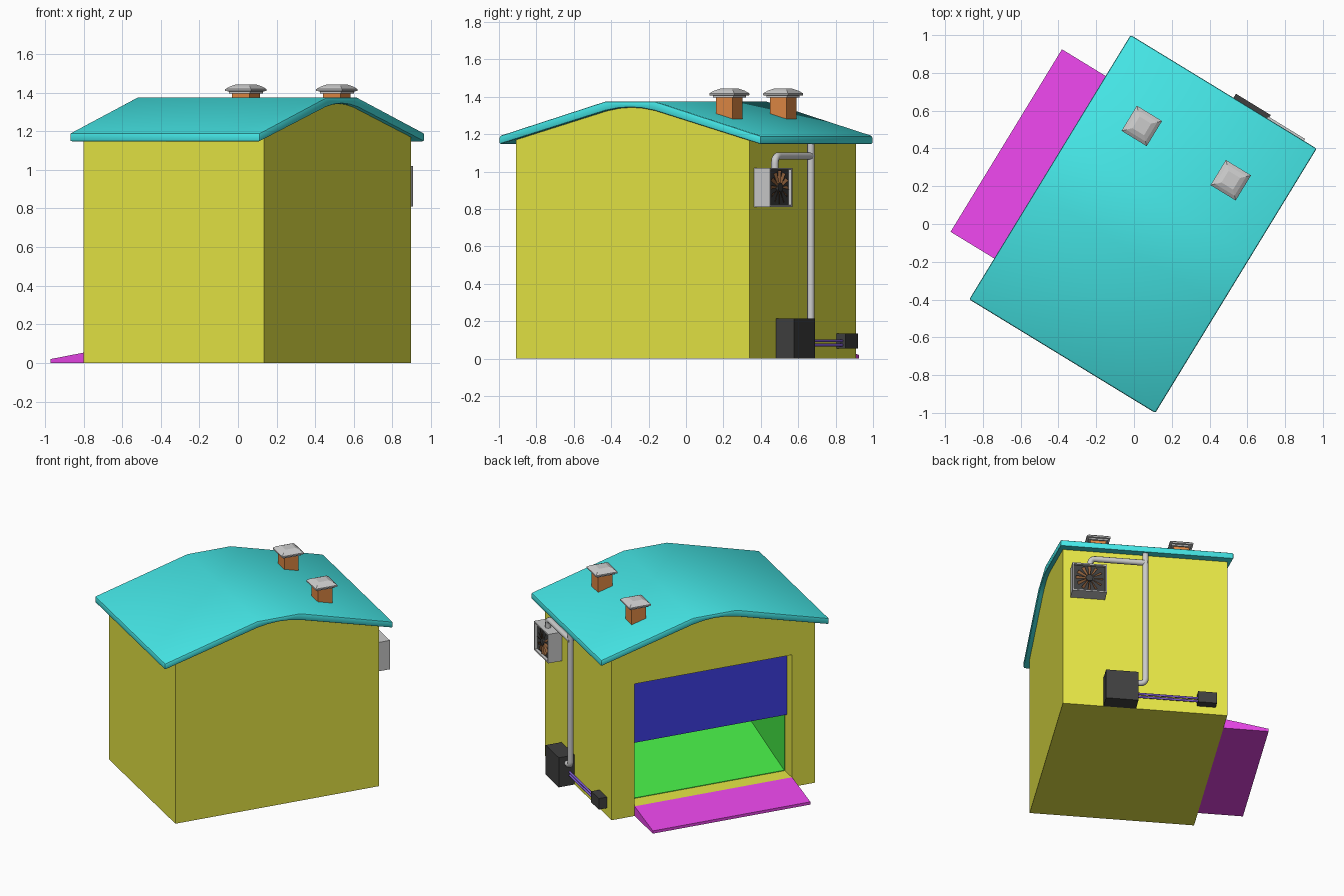
import bpy, bmesh
from math import radians, cos, sin, tau
from mathutils import Matrix, Vector

if "Cube" in bpy.data.objects:
    bpy.data.objects.remove(bpy.data.objects["Cube"])

# Local frame: x = across (door at -x), y = along the gable, z up; the whole house is turned
PLACE = Matrix.Translation((0.0475, 0, 0)) @ Matrix.Rotation(radians(-31.4), 4, 'Z')


def mat(name, r, g, b):
    m = bpy.data.materials.new(name)
    m.diffuse_color = (r, g, b, 1)
    m.use_nodes = True
    m.node_tree.nodes["Principled BSDF"].inputs["Base Color"].default_value = m.diffuse_color
    return m


YELLOW = mat("wall_yellow", .8, .8, .06)
TEAL = mat("roof_teal", .06, .8, .8)
MAGENTA = mat("ramp_magenta", .8, .06, .8)
BLUE = mat("door_blue", .05, .05, .8)
GREEN = mat("lining_green", .06, .8, .06)
BRICK = mat("brick", .75, .25, .06)
BLACK = mat("black", .05, .05, .05)
BROWN = mat("fan_brown", .3, .13, .05)
PURPLE = mat("cable_purple", .2, .1, .6)


def finish(name, bm, material=None):
    bmesh.ops.recalc_face_normals(bm, faces=bm.faces)
    me = bpy.data.meshes.new(name)
    bm.to_mesh(me)
    bm.free()
    ob = bpy.data.objects.new(name, me)
    bpy.context.collection.objects.link(ob)
    ob.matrix_world = PLACE
    if material:
        me.materials.append(material)
    return ob


def activate(ob):
    bpy.ops.object.select_all(action='DESELECT')
    ob.select_set(True)
    bpy.context.view_layer.objects.active = ob


def loft(name, rings, material=None):
    """Skin closed rings of points and cap both ends."""
    bm = bmesh.new()
    vs = [[bm.verts.new(p) for p in r] for r in rings]
    n = len(rings[0])
    for a, b in zip(vs, vs[1:]):
        for i in range(n):
            bm.faces.new((a[i], a[(i + 1) % n], b[(i + 1) % n], b[i]))
    bm.faces.new(vs[0])
    bm.faces.new(vs[-1])
    return finish(name, bm, material)


def box(name, x, y, z, material=None):
    ring = [(x[0], y[0]), (x[1], y[0]), (x[1], y[1]), (x[0], y[1])]
    return loft(name, [[(a, b, h) for a, b in ring] for h in z], material)


def prism_x(name, x, profile, material=None):
    return loft(name, [[(u, v, z) for v, z in profile] for u in x], material)


def prism_y(name, y, profile, material=None):
    return loft(name, [[(u, v, z) for u, z in profile] for v in y], material)


def pipe(name, pts, r, bend=.04, material=None):
    pts = [Vector(p) for p in pts]
    path = [pts[0]]
    for a, b, c in zip(pts, pts[1:], pts[2:]):
        s, e = b + (a - b).normalized() * bend, b + (c - b).normalized() * bend
        path += [s.lerp(b, t / 6).lerp(b.lerp(e, t / 6), t / 6) for t in range(7)]
    path.append(pts[-1])
    cu = bpy.data.curves.new(name, 'CURVE')
    cu.dimensions = '3D'
    cu.bevel_depth = r
    cu.bevel_resolution = 3
    cu.use_fill_caps = True
    sp = cu.splines.new('POLY')
    sp.points.add(len(path) - 1)
    for q, p in zip(sp.points, path):
        q.co = (*p, 1)
    ob = bpy.data.objects.new(name, cu)
    bpy.context.collection.objects.link(ob)
    ob.matrix_world = PLACE
    if material:
        cu.materials.append(material)
    activate(ob)
    bpy.ops.object.convert(target='MESH')
    bpy.ops.object.shade_smooth_by_angle(angle=radians(40))


# Walls: gabled block with the garage room cut out
under = [(-.82, 1.145), (-.155, 1.325), (-.08, 1.338), (0, 1.343),
         (.08, 1.338), (.155, 1.325), (.82, 1.145)]
gable = [(-.7315, 0), (-.7315, 1.172)] + under[1:-1] + [(.7315, 1.172), (.7315, 0)]
walls = prism_x("walls", (-.5475, .5475), gable, YELLOW)
cutter = box("room_cutter", (-.7, .47), (-.566, .566), (.068, .96))
cutter.hide_render = True
mod = walls.modifiers.new("room", 'BOOLEAN')
mod.object = cutter
mod.solver = 'EXACT'
activate(walls)
bpy.ops.object.modifier_apply(modifier="room")
bpy.data.objects.remove(cutter)

# Roof slab, smooth over the ridge
roof = prism_x("roof", (-.577, .577),
               under + [(.82, 1.19), (.155, 1.375), (-.155, 1.375), (-.82, 1.19)], TEAL)
mod = roof.modifiers.new("edge", 'BEVEL')
mod.width = .01
mod.segments = 2
mod.limit_method = 'ANGLE'
mod.angle_limit = radians(40)
activate(roof)
bpy.ops.object.modifier_apply(modifier="edge")
bpy.ops.object.shade_smooth_by_angle(angle=radians(30))

# Green room lining with a rising floor
prism_y("room_floor", (-.56, .56), [(-.43, .06), (.472, .06), (.472, .28), (-.43, .072)], GREEN)
for side, s in (("left", 1), ("right", -1)):
    box("room_side_" + side, (-.43, .472), sorted((s * .562, s * .57)), (.06, .963), GREEN)
box("room_back", (.462, .475), (-.565, .565), (.06, .963), GREEN)
box("room_ceiling", (-.43, .472), (-.565, .565), (.955, .965), GREEN)

# Half-open door and entry ramp
box("door_panel", (-.465, -.445), (-.566, .566), (.49, .96), BLUE)
prism_y("ramp", (-.566, .566), [(-.848, 0), (-.547, 0), (-.547, .07), (-.848, .02)], MAGENTA)

# Chimneys with stepped metal caps
for side, u in (("near_door", -.276), ("far", .276)):
    box("chimney_" + side, (u - .052, u + .052), (.388, .492), (1.26, 1.405), BRICK)
    loft("chimney_cap_" + side,
         [[(u + a * h, .44 + b * h, z) for a, b in ((-1, -1), (1, -1), (1, 1), (-1, 1))]
          for h, z in ((.064, 1.396), (.064, 1.406), (.078, 1.408), (.078, 1.418),
                       (.06, 1.432), (.036, 1.443))])

# Ventilation unit: open-fronted housing, dark back plate, fan
U0, U1, V0, V1, Z0, Z1 = .268, .4985, .7315, .8315, .81, 1.02
T = .01
box("fan_housing_back", (U0, U1), (V0, V1 - .03), (Z0, Z1))
for n, x, z in (("left", (U0, U0 + T), (Z0, Z1)), ("right", (U1 - T, U1), (Z0, Z1)),
                ("top", (U0 + T, U1 - T), (Z1 - T, Z1)),
                ("bottom", (U0 + T, U1 - T), (Z0, Z0 + T))):
    box("fan_housing_" + n, x, (V1 - .03, V1), z)
box("fan_plate", (U0 + T, U1 - T), (V1 - .031, V1 - .02), (Z0 + T, Z1 - T), BLACK)
cx, cz = (U0 + U1) / 2, (Z0 + Z1) / 2
bm = bmesh.new()
for i in range(12):
    a = tau * i / 12
    quad = [(r, a + d, y) for r, d, y in ((.02, -.15, -.017), (.09, -.1, -.017),
                                          (.09, .12, -.007), (.02, .2, -.007))]
    bm.faces.new([bm.verts.new((cx + r * cos(t), V1 + y, cz + r * sin(t)))
                  for r, t, y in quad])
finish("fan_blades", bm, BROWN)
loft("fan_hub", [[(cx + .024 * cos(tau * i / 16), y, cz + .024 * sin(tau * i / 16))
                  for i in range(16)] for y in (V1 - .025, V1 - .005)], BLACK)

# Heater box, outlet box, pipes and cables on the same wall
box("heater_box", (.061, .277), (.7315, .845), (0, .215), BLACK)
box("outlet_box", (-.47, -.345), (.7315, .79), (.055, .135), BLACK)
pipe("riser_pipe", [(.005, .785, 1.17), (.005, .785, .165), (.07, .785, .165)], .02)
pipe("fan_pipe", [(-.005, .785, 1.083), (.374, .785, 1.083), (.374, .785, 1.0)], .02)
for i, z in enumerate((.073, .095)):
    pipe(f"cable_{i + 1}", [(.07, .765, z), (-.36, .765, z)], .008, material=PURPLE)
